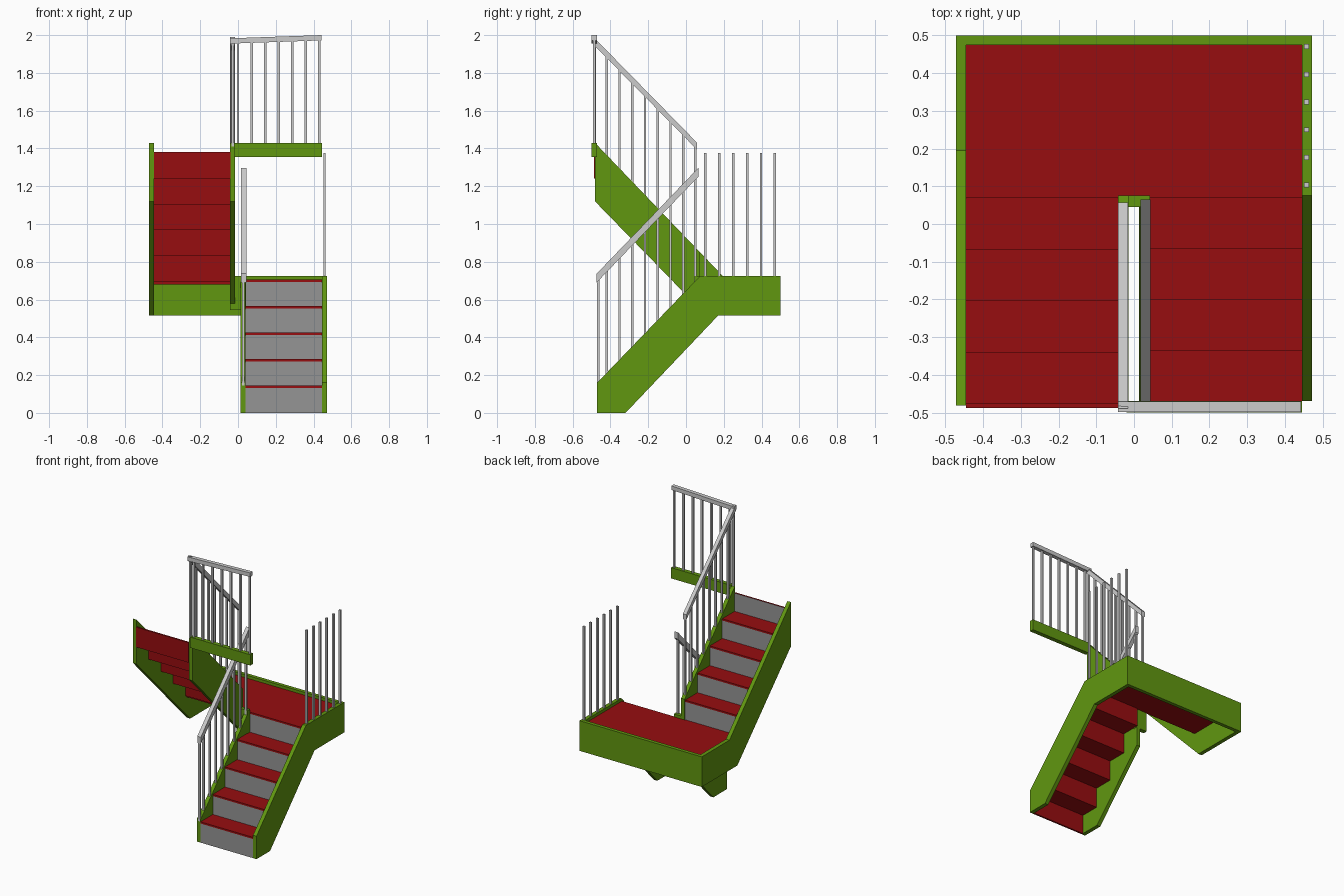
import bpy, bmesh
from mathutils import Vector

if "Cube" in bpy.data.objects:
    bpy.data.objects.remove(bpy.data.objects["Cube"])


def material(name, col):
    m = bpy.data.materials.new(name)
    m.diffuse_color = (*col, 1)
    m.use_nodes = True
    m.node_tree.nodes["Principled BSDF"].inputs["Base Color"].default_value = m.diffuse_color
    return m


GREEN = material("green_paint", (0.12, 0.31, 0.005))
RED = material("red_carpet", (0.31, 0.004, 0.005))
GREY = material("riser_grey", (0.3, 0.3, 0.3))


def finish(bm, name, mats):
    bmesh.ops.recalc_face_normals(bm, faces=bm.faces)
    me = bpy.data.meshes.new(name)
    bm.to_mesh(me)
    bm.free()
    for m in mats:
        me.materials.append(m)
    ob = bpy.data.objects.new(name, me)
    bpy.context.collection.objects.link(ob)
    return ob


def prism(name, pts, a, b, mats=(), axis="x"):
    """Extrude a side profile (y,z) along x, or a front profile (x,z) along y."""
    bm = bmesh.new()
    place = (lambda p, t: (t, *p)) if axis == "x" else (lambda p, t: (p[0], t, p[1]))
    f = bm.faces.new([bm.verts.new(place(p, a)) for p in pts])
    out = bmesh.ops.extrude_face_region(bm, geom=[f])["geom"]
    d = Vector(place((0, 0), b - a))
    bmesh.ops.translate(bm, vec=d, verts=[v for v in out if isinstance(v, bmesh.types.BMVert)])
    return finish(bm, name, mats)


def box(name, x, y, z, mats=()):
    return prism(name, [(y[0], z[0]), (y[1], z[0]), (y[1], z[1]), (y[0], z[1])], *x, mats)


def riser(name, x, y, z, front):
    """Thin board: grey on the walking side, red elsewhere."""
    ob = box(name, x, y, z, (RED, GREY))
    for p in ob.data.polygons:
        if p.normal.y * front > 0.9:
            p.material_index = 1


def bar(name, x, y, z0, z1, r=0.0065):
    box(name, (x - r, x + r), (y - r, y + r), (z0, z1))


RUN, RISE, T = 0.135, 0.14, 0.012
LAND = 0.705
LOW_X, UP_X = (0.04, 0.445), (-0.445, -0.04)

# Steps of both flights
for i in range(5):
    y = -0.47 + RUN * i
    z = LAND - RISE * (4 - i)
    riser(f"lower_riser_{i}", LOW_X, (y, y + T), (max(0, z - RISE - T), z - T), -1)
    if i < 4:
        box(f"lower_tread_{i}", LOW_X, (y, y + RUN + T), (z - T, z), (RED,))
    y = 0.07 - 0.1365 * i
    z = LAND + 0.137 * i
    top = z + (0.125 if i < 4 else 0.115 + T)
    riser(f"upper_riser_{i}", UP_X, (y - T, y), (z - T, min(top, 1.382)), 1)
    if i < 4:
        box(f"upper_tread_{i}", UP_X, (y - 0.1365 - T, y), (z + 0.125, z + 0.137), (RED,))

# Landing
box("landing_floor", (-0.445, 0.445), (0.07, 0.475), (0.68, LAND), (RED,))
box("landing_back_board", (-0.472, 0.472), (0.475, 0.5), (0.515, 0.725), (GREEN,))
box("landing_inner_board", (-0.042, 0.042), (0.045, 0.075), (0.545, 0.725), (GREEN,))

# Stringers
prism("lower_outer_stringer", [(-0.47, 0), (-0.32, 0), (0.17, 0.515), (0.475, 0.515),
      (0.475, 0.725), (0.075, 0.725), (-0.47, 0.16)], 0.445, 0.472, (GREEN,))
prism("lower_inner_stringer", [(-0.47, 0), (-0.32, 0), (0.075, 0.415), (0.075, 0.725),
      (-0.47, 0.16)], 0.013, 0.04, (GREEN,))
prism("upper_outer_stringer", [(0.475, 0.515), (0.475, 0.725), (0.195, 0.725), (-0.482, 1.43),
      (-0.482, 1.12), (0.108, 0.515)], -0.472, -0.445, (GREEN,))
prism("upper_inner_stringer", [(0.075, 0.548), (0.075, 0.85), (-0.482, 1.43),
      (-0.482, 1.12)], -0.042, -0.015, (GREEN,))
box("top_board", (-0.02, 0.445), (-0.5, -0.47), (1.355, 1.43), (GREEN,))

# Handrails
prism("lower_handrail", [(-0.473, 0.69), (0.065, 1.25), (0.065, 1.297), (-0.473, 0.737)],
      0.017, 0.044)
prism("upper_handrail", [(-0.49, 1.95), (0.057, 1.395), (0.057, 1.432), (-0.49, 1.99)],
      -0.042, -0.016)
prism("top_handrail", [(-0.042, 1.955), (0.443, 1.972), (0.443, 2.0), (-0.042, 1.983)],
      -0.499, -0.471, axis="y")

# Balusters
for i, y in enumerate((-0.464, -0.42, -0.352, -0.285, -0.217, -0.15, -0.082, -0.015, 0.05)):
    zl = 0.16 + 1.037 * (y + 0.47)
    bar(f"lower_baluster_{i}", 0.028, y, zl - 0.02, zl + 0.555)
    yu = -0.483 if i == 0 else y
    zu = 1.43 - 1.041 * (yu + 0.482)
    bar(f"upper_baluster_{i}", -0.029, yu, zu - 0.02, zu + 0.54)
for i in range(7):
    bar(f"top_baluster_{i}", 0.0 + 0.0717 * i, -0.485, 1.42, 1.975)
for i in range(6):
    bar(f"landing_baluster_{i}", 0.458, 0.103 + 0.0735 * i, 0.715, 1.377)
